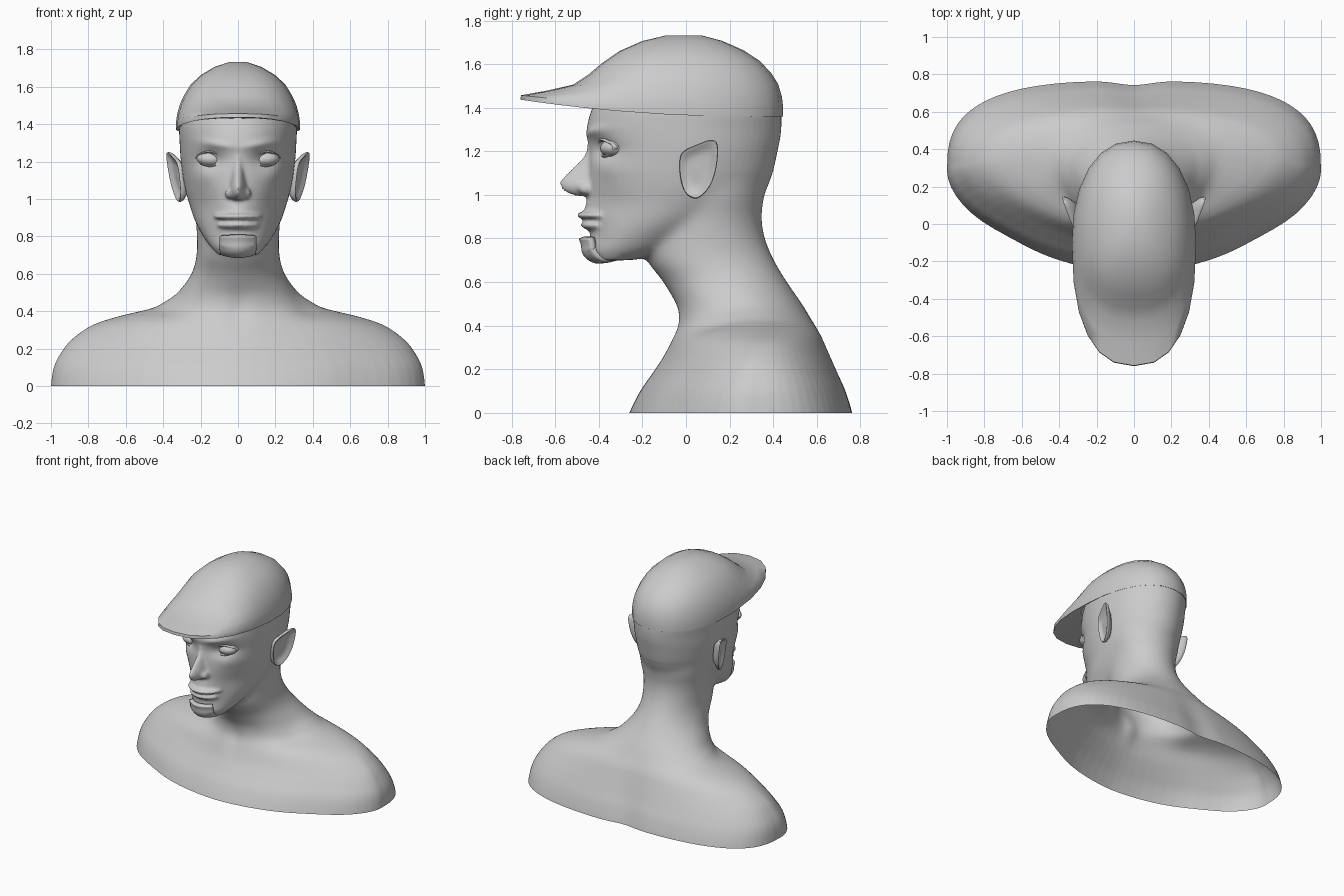
import bpy, bmesh, math
from mathutils import Matrix, Vector

if "Cube" in bpy.data.objects:
    bpy.data.objects.remove(bpy.data.objects["Cube"])


def cr(a, b, c, d, t):
    return [0.5 * (2 * q + (r - p) * t + (2 * p - 5 * q + 4 * r - s) * t * t
                   + (3 * q - p - 3 * r + s) * t ** 3) for p, q, r, s in zip(a, b, c, d)]


def spline(keys, steps, closed=False):
    n, out = len(keys), []
    get = (lambda i: keys[i % n]) if closed else (lambda i: keys[max(0, min(n - 1, i))])
    for i in range(n if closed else n - 1):
        out += [cr(get(i - 1), get(i), get(i + 1), get(i + 2), s / steps) for s in range(steps)]
    return out if closed else out + [list(keys[-1])]


def section(w, yf, yc, yb, pf, pb, n):
    """Horizontal egg-shaped outline with separate front and back fullness."""
    pts = []
    for i in range(n):
        a = 2 * math.pi * i / n
        s, c = math.sin(a), math.cos(a)
        p, d = (pf, yc - yf) if c > 0 else (pb, yb - yc)
        x = w * math.copysign(abs(s) ** (2 / p), s)
        pts.append((x, yc - d * math.copysign(abs(c) ** (2 / p), c)))
    return pts


def skin(bm, rings, caps=(True, True)):
    vs = [[bm.verts.new(p) for p in r] for r in rings]
    n = len(vs[0])
    faces = [bm.faces.new((a[i], a[(i + 1) % n], b[(i + 1) % n], b[i]))
             for a, b in zip(vs, vs[1:]) for i in range(n)]
    if caps[0]:
        faces.append(bm.faces.new(vs[0]))
    if caps[1]:
        faces.append(bm.faces.new(vs[-1]))
    bmesh.ops.recalc_face_normals(bm, faces=faces)


def loft(bm, keys, n=64, steps=5):
    skin(bm, [[(x, y, k[0]) for x, y in section(*k[1:], n)] for k in spline(keys, steps)])


def blob(bm, loc, rad, roll=0):
    m = Matrix.Translation(loc) @ Matrix.Rotation(roll, 4, 'Y') @ Matrix.Diagonal((*rad, 1))
    bmesh.ops.create_uvsphere(bm, u_segments=32, v_segments=20, radius=1, matrix=m)


def finish(name, bm, angle=60):
    me = bpy.data.meshes.new(name)
    bm.to_mesh(me)
    bm.free()
    ob = bpy.data.objects.new(name, me)
    bpy.context.collection.objects.link(ob)
    bpy.ops.object.select_all(action='DESELECT')
    ob.select_set(True)
    bpy.context.view_layer.objects.active = ob
    bpy.ops.object.shade_smooth_by_angle(angle=math.radians(angle))
    return ob


def g(v, c, s):
    return math.exp(-((v - c) / s) ** 2)


# Shoulders and neck: z, half width, front y, widest y, back y, fullness front/back
bm = bmesh.new()
loft(bm, [(-.06, 1.0, -.275, .28, .77, 1.75, 2.9), (0, 1.0, -.26, .28, .765, 1.75, 2.9),
          (.1, .985, -.21, .29, .735, 1.75, 2.75), (.18, .945, -.155, .30, .70, 1.7, 2.6),
          (.25, .888, -.11, .31, .67, 1.65, 2.4), (.32, .79, -.077, .33, .64, 1.65, 2.2),
          (.365, .67, -.058, .34, .62, 1.65, 2.1), (.39, .57, -.048, .36, .605, 1.7, 2),
          (.42, .45, -.042, .35, .585, 1.8, 2), (.46, .38, -.043, .32, .56, 1.9, 2),
          (.5, .325, -.05, .29, .535, 2, 2), (.6, .25, -.105, .2, .465, 2, 2),
          (.7, .222, -.18, .12, .405, 2, 2), (.8, .22, -.2, .1, .363, 2, 2),
          (.9, .228, -.2, .1, .347, 2, 2), (1.0, .25, -.2, .1, .36, 2, 2),
          (1.1, .26, -.1, .1, .37, 2, 2)])
# Head
loft(bm, [(.70, .10, -.41, -.33, -.24, 2.2, 2), (.74, .145, -.445, -.25, -.1, 2.1, 2),
          (.80, .187, -.44, -.2, .05, 1.9, 2), (.88, .23, -.44, -.12, .2, 1.85, 2),
          (.97, .26, -.445, -.05, .33, 1.85, 2), (1.06, .285, -.45, -.02, .385, 1.9, 2),
          (1.2, .305, -.445, 0, .42, 2, 2), (1.3, .312, -.455, 0, .437, 2.05, 2),
          (1.4, .314, -.43, 0, .434, 2.1, 2.1), (1.5, .295, -.38, 0, .405, 2, 2),
          (1.6, .235, -.3, 0, .315, 2, 2), (1.68, .13, -.15, 0, .17, 2, 2)])
# Nose
loft(bm, [(1.25, .035, -.45, -.36, -.3, 1.7, 2), (1.18, .036, -.468, -.38, -.3, 1.7, 2),
          (1.12, .042, -.525, -.39, -.3, 1.6, 2), (1.07, .052, -.573, -.4, -.3, 1.5, 2),
          (1.04, .056, -.577, -.4, -.3, 1.5, 2), (1.015, .05, -.555, -.4, -.3, 1.5, 2),
          (.995, .035, -.50, -.4, -.3, 1.6, 2)], 32)
# Lips and nostril wings
blob(bm, (0, -.388, .906), (.13, .093, .024))
blob(bm, (0, -.385, .86), (.115, .09, .028))
for s in (-1, 1):
    blob(bm, (s * .047, -.455, 1.03), (.022, .04, .028))
head = finish("bust", bm)

# Fuse the volumes, then sculpt soft forms and open the base
mod = head.modifiers.new("fuse", 'REMESH')
mod.mode, mod.voxel_size = 'VOXEL', .0105
mod = head.modifiers.new("soften", 'SMOOTH')
mod.factor, mod.iterations = .5, 5
for m in [m.name for m in head.modifiers]:
    bpy.ops.object.modifier_apply(modifier=m)
bm = bmesh.new()
bm.from_mesh(head.data)
# Blend jaw and nape into the neck
for _ in range(25):
    bmesh.ops.smooth_vert(bm, verts=[v for v in bm.verts if .35 < v.co.z < 1.1 and v.co.y > -.3],
                          factor=.5, use_axis_x=True, use_axis_y=True, use_axis_z=True)
for v in bm.verts:
    x, y, z = abs(v.co.x), v.co.y, v.co.z
    if y < -.1 and z > .7:
        # eye sockets, cheek hollows, brow ridge, mouth mound, cheekbones
        v.co.y += (.035 * g(x, .145, .07) * g(z, 1.21, .045) + .01 * g(x, .18, .06) * g(z, .95, .08)
                   - .014 * g(x, .12, .09) * g(z, 1.29 + .15 * (x - .1), .022)
                   - .022 * g(x, 0, .1) * g(z, .92, .06) - .012 * g(x, .19, .06) * g(z, 1.12, .05))
    # throat notch, spine groove, chest-to-shoulder crease, hollows beside the neck
    front = 1 / (1 + math.exp((y - .12) / .04))
    v.co.y += front * (.015 * g(x, 0, .06) * g(z, .4, .1) + .015 * g(x, .68, .17) * g(z, 0, .25))
    v.co.y -= .022 * g(x, 0, .12) * g(z, .05, .3) * (y > .3)
    v.co.z -= .018 * g(x, .33, .12) * g(y, .14, .11) * g(z, .42, .12)
bmesh.ops.bisect_plane(bm, geom=bm.verts[:] + bm.edges[:] + bm.faces[:], plane_co=(0, 0, 0),
                       plane_no=(0, 0, -1), clear_outer=True)
bm.to_mesh(head.data)
bm.free()
for p in head.data.polygons:
    p.use_smooth = True

# Flat cap: half width, front y, back y, front z, back z; first ring is the brim underside
bm = bmesh.new()
rings = []
for w, yf, yb, zf, zb in [(.305, -.40, .425, 1.432, 1.37), (.332, -.76, .446, 1.437, 1.36),
                          (.332, -.757, .446, 1.457, 1.40), (.325, -.64, .44, 1.478, 1.45),
                          (.31, -.52, .422, 1.505, 1.51), (.287, -.45, .39, 1.55, 1.56),
                          (.253, -.385, .338, 1.605, 1.615), (.2, -.305, .265, 1.66, 1.663),
                          (.125, -.2, .165, 1.706, 1.707), (.05, -.09, .07, 1.732, 1.732)]:
    pts = section(w, yf, -.1 * w / .33, yb, 2.4, 2.2, 24)
    rings.append([(x, y, zb + (zf - zb) * (max(0, .27 - y) / (.27 - yf)) ** 2) for x, y in pts])
skin(bm, rings, (False, True))
finish("flat_cap", bm, 50)

# Ears: outline in y, z; shrinking rings make the rim and the bowl
outline = spline([(-.03, 1.15), (-.01, 1.2), (.06, 1.235), (.115, 1.252), (.145, 1.23),
                  (.14, 1.13), (.11, 1.04), (.055, .985), (.005, 1.0), (-.022, 1.06)], 4, True)
for s, side in ((1, "left"), (-1, "right")):
    bm = bmesh.new()
    rings = []
    for k, dx in ((.6, -.05), (.93, -.018), (1, 0), (.97, .008), (.88, .006), (.76, -.006), (.45, -.012),
                  (.1, -.008)):
        ring = []
        for y, z in outline:
            yy, zz = .05 + (y - .05) * k, 1.115 + (z - 1.115) * k
            ring.append((s * (.312 + .33 * yy + .13 * (zz - 1.1) + dx), yy, zz))
        rings.append(ring)
    skin(bm, rings)
    finish(side + "_ear", bm)
    # Eyeball and eyelid ring
    bm = bmesh.new()
    blob(bm, (s * .147, -.332, 1.213), (.073, .062, .043), -s * .08)
    finish(side + "_eye", bm)
    bm = bmesh.new()
    loop = [Vector(p) for p in spline([(.078, -.38, 1.203), (.11, -.391, 1.24), (.15, -.383, 1.253),
                                       (.19, -.358, 1.244), (.222, -.325, 1.22), (.185, -.352, 1.188),
                                       (.145, -.372, 1.178), (.107, -.382, 1.185)], 4, True)]
    tube = []
    for p in loop:
        out = (p - Vector((.147, p.y, 1.215))).normalized()
        tube.append([((p.x + .007 * math.cos(a) * out.x) * s, p.y + .012 * math.sin(a),
                      p.z + .007 * math.cos(a) * out.z)
                     for a in [math.pi * i / 4 for i in range(8)]])
    skin(bm, tube + [tube[0]], (False, False))
    bmesh.ops.remove_doubles(bm, verts=bm.verts, dist=1e-5)
    finish(side + "_eyelid", bm)

# Chin beard: curved plate wrapped under the chin
bm = bmesh.new()
rows = []
for z, yf, w in spline([(.80, -.492, .1), (.77, -.482, .1), (.735, -.477, .1), (.705, -.455, .095),
                        (.686, -.415, .085), (.688, -.36, .07)], 3):
    rows.append([bm.verts.new((w * t / 6, yf + .05 * (t / 6) ** 2, z + .012 * (t / 6) ** 2 * (z < .74)))
                 for t in range(-6, 7)])
for a, b in zip(rows, rows[1:]):
    for i in range(12):
        bm.faces.new((a[i], b[i], b[i + 1], a[i + 1]))
beard = finish("chin_beard", bm, 50)
mod = beard.modifiers.new("thickness", 'SOLIDIFY')
mod.thickness, mod.offset = .03, -1
